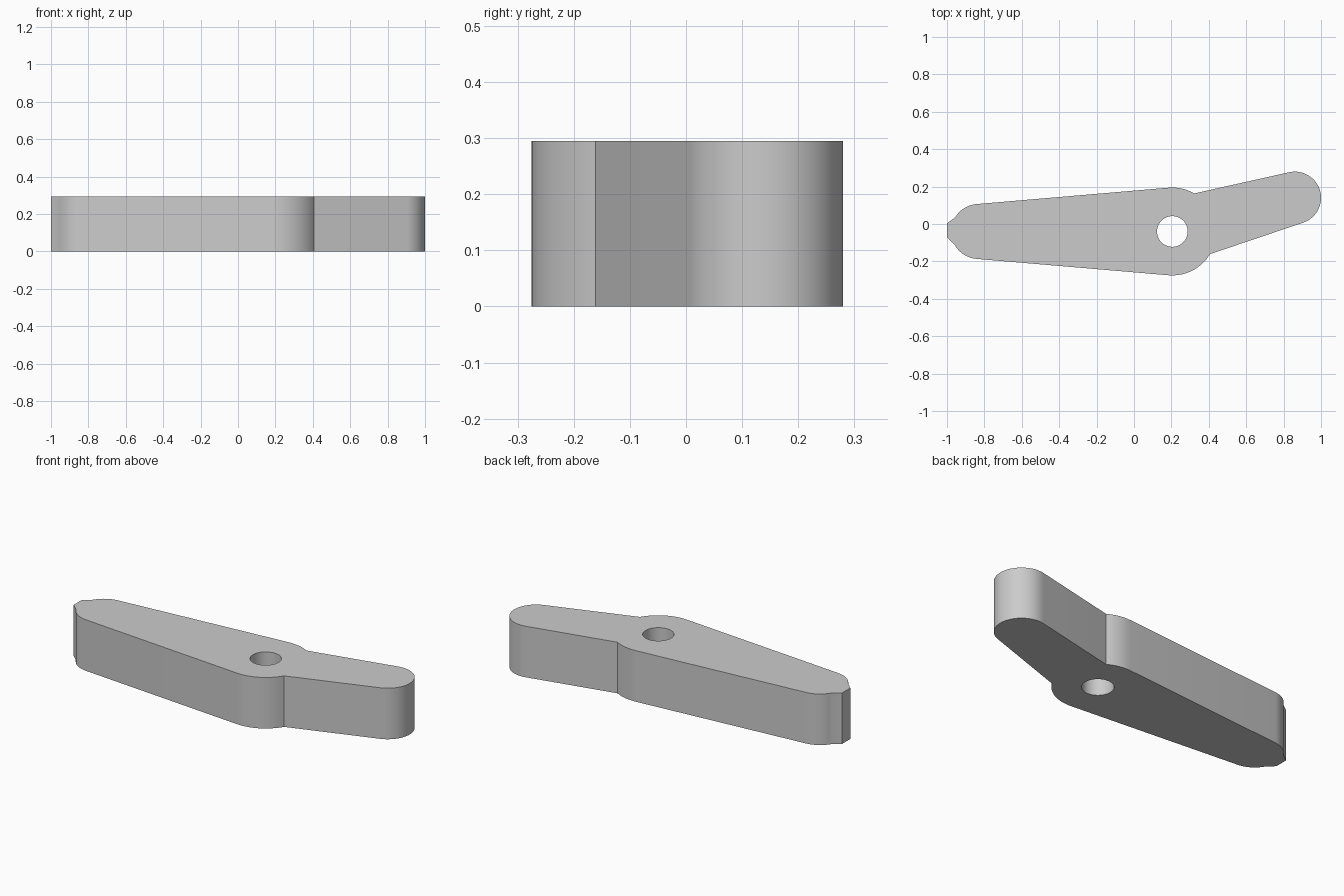
import bpy
import bmesh
from math import cos, sin, radians

cube = bpy.data.objects.get("Cube")
if cube:
    bpy.data.objects.remove(cube, do_unlink=True)

HEIGHT = 0.295
HUB = (0.205, -0.04)
NOSE = (-0.83, -0.04)
TAIL = (0.86, 0.14)


def arc(centre, radius, start, end, step=6):
    """Points along an arc, angles in degrees."""
    n = max(2, round(abs(end - start) / step))
    angles = [radians(start + (end - start) * i / n) for i in range(n + 1)]
    return [(centre[0] + radius * cos(a), centre[1] + radius * sin(a)) for a in angles]


def add_loop(bm, points):
    verts = [bm.verts.new((x, y, 0)) for x, y in points]
    return [bm.edges.new((v, verts[i - 1])) for i, v in enumerate(verts)]


# Outline: rounded tail, hub, rounded nose with a blunt tip, back along the hub
outline = (
    arc(TAIL, 0.14, -72, 103)
    + arc(HUB, 0.235, 60, 95)
    + arc(NOSE, 0.147, 95, 149)
    + [(-1, 0.003), (-1, -0.072)]
    + arc(NOSE, 0.147, 209, 265)
    + arc(HUB, 0.235, 265, 329)
)
# Pivot hole
hole = arc(HUB, 0.082, 0, 360)[:-1]

bm = bmesh.new()
edges = add_loop(bm, outline) + add_loop(bm, hole)
bmesh.ops.triangle_fill(bm, edges=edges, use_beauty=True, normal=(0, 0, 1))
result = bmesh.ops.extrude_face_region(bm, geom=bm.faces[:], use_keep_orig=True)
top = [g for g in result["geom"] if isinstance(g, bmesh.types.BMVert)]
bmesh.ops.translate(bm, verts=top, vec=(0, 0, HEIGHT))
bmesh.ops.recalc_face_normals(bm, faces=bm.faces[:])

mesh = bpy.data.meshes.new("lever_arm")
bm.to_mesh(mesh)
bm.free()
lever = bpy.data.objects.new("lever_arm", mesh)
bpy.context.collection.objects.link(lever)

# Plain grey
grey = bpy.data.materials.new("light_grey")
grey.use_nodes = True
colour = (0.6, 0.6, 0.6, 1)
grey.diffuse_color = colour
grey.node_tree.nodes["Principled BSDF"].inputs["Base Color"].default_value = colour
mesh.materials.append(grey)

# Smooth curved walls, crisp edges
bpy.ops.object.select_all(action="DESELECT")
lever.select_set(True)
bpy.context.view_layer.objects.active = lever
bpy.ops.object.shade_smooth_by_angle(angle=radians(20))
